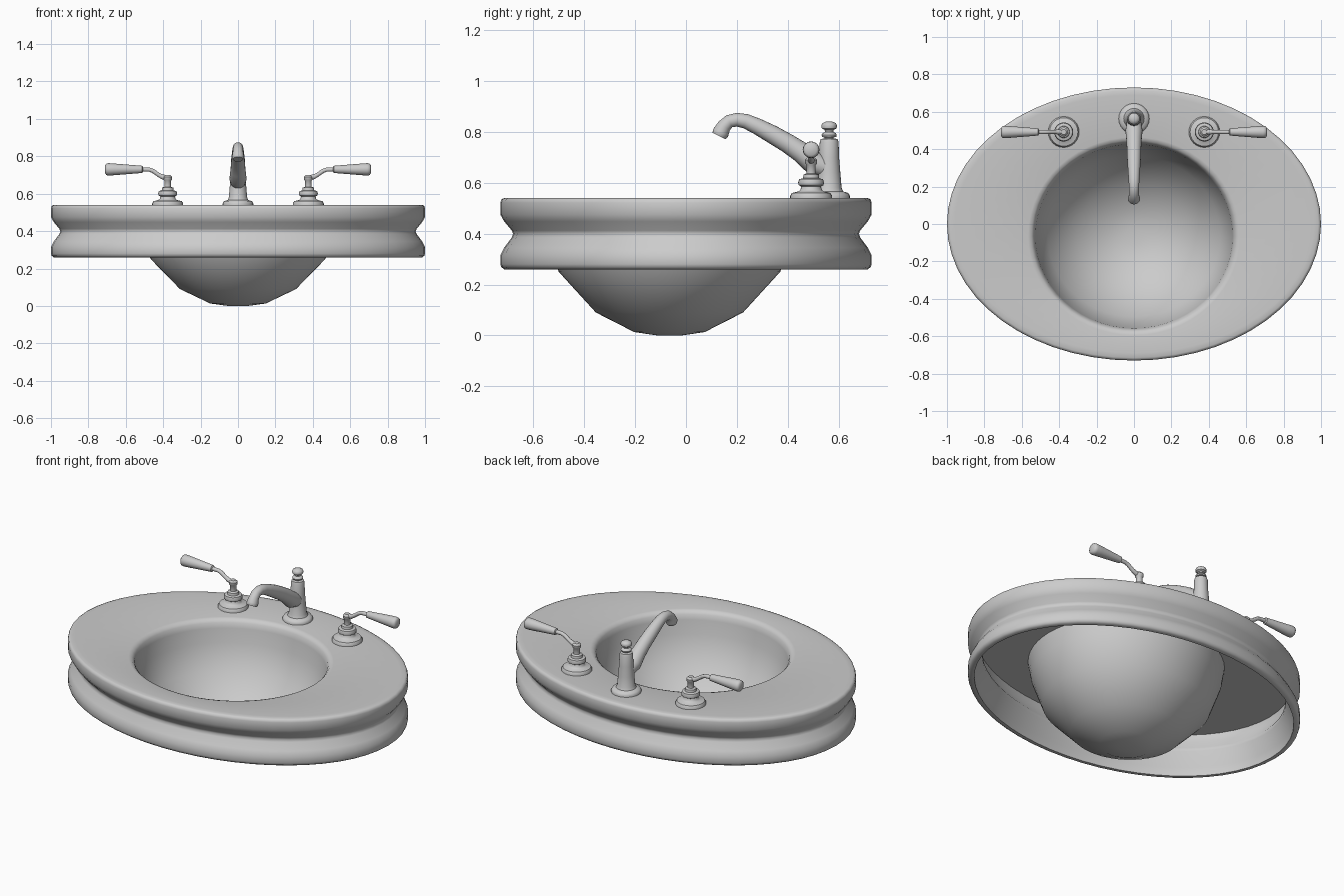
import bpy
import bmesh
from math import cos, sin, pi, radians
from mathutils import Vector

cube = bpy.data.objects.get("Cube")
if cube:
    bpy.data.objects.remove(cube, do_unlink=True)

grey = bpy.data.materials.new("plain grey")
grey.use_nodes = True
colour = (0.6, 0.6, 0.6, 1)
grey.diffuse_color = colour
grey.node_tree.nodes["Principled BSDF"].inputs["Base Color"].default_value = colour


def loft(name, rings, angle=45):
    """Skin a list of equal rings, cap both ends and shade smooth."""
    bm = bmesh.new()
    loops = [[bm.verts.new(p) for p in ring] for ring in rings]
    n = len(loops[0])
    for a, b in zip(loops, loops[1:]):
        for i in range(n):
            j = (i + 1) % n
            bm.faces.new((a[i], a[j], b[j], b[i]))
    bm.faces.new(loops[0])
    bm.faces.new(loops[-1])
    bmesh.ops.recalc_face_normals(bm, faces=bm.faces)
    mesh = bpy.data.meshes.new(name)
    bm.to_mesh(mesh)
    bm.free()
    mesh.materials.append(grey)
    obj = bpy.data.objects.new(name, mesh)
    bpy.context.collection.objects.link(obj)
    bpy.ops.object.select_all(action="DESELECT")
    obj.select_set(True)
    bpy.context.view_layer.objects.active = obj
    bpy.ops.object.shade_smooth_by_angle(angle=radians(angle))
    return obj


def ellipse(cx, cy, z, rx, ry, n):
    return [(cx + rx * cos(2 * pi * i / n), cy + ry * sin(2 * pi * i / n), z)
            for i in range(n)]


def lathe(name, x, y, profile, n=24):
    return loft(name, [ellipse(x, y, z, r, r, n) for r, z in profile])


def tube(name, path, normal, n=16):
    """Sweep circles along a planar path of (point, radius)."""
    pts = [Vector(p) for p, r in path]
    normal = Vector(normal)
    rings = []
    for k, (p, r) in enumerate(path):
        t = pts[min(k + 1, len(pts) - 1)] - pts[max(k - 1, 0)]
        side = t.normalized().cross(normal)
        rings.append([pts[k] + r * (cos(2 * pi * i / n) * normal + sin(2 * pi * i / n) * side)
                      for i in range(n)])
    return loft(name, rings)


# Basin: bowl inside, deck, waisted skirt, underside and bowl outside in one shell
SEG = 56


def bowl_ring(scale, z):
    return ellipse(0, -0.065, z, 0.53 * scale, 0.495 * scale, SEG)


def rim_ring(inset, z):
    return ellipse(0, 0, z, 1 - inset, 0.73 - inset, SEG)


bowl = [(0.1, 0), (0.28, 0.013), (0.585, 0.09), (0.88, 0.25)]
lip = [(0.975, 0.41), (0.995, 0.49), (1.01, 0.52), (1.035, 0.535), (1.07, 0.54)]
skirt = [(0.04, 0.54), (0.015, 0.54), (0.004, 0.535), (0, 0.522), (0, 0.475),
         (0.015, 0.448), (0.045, 0.412), (0.05, 0.4), (0.045, 0.385), (0.015, 0.345),
         (0, 0.315), (0, 0.28), (0.004, 0.268), (0.015, 0.26), (0.035, 0.26),
         (0.04, 0.31), (0.08, 0.39), (0.08, 0.41), (0.04, 0.47), (0.045, 0.51)]
rings = [bowl_ring(s - 0.01, z + 0.015) for s, z in bowl]
rings += [bowl_ring(s, z) for s, z in lip]
rings += [rim_ring(d, z) for d, z in skirt]
rings += [bowl_ring(1.03, 0.51), bowl_ring(1.0, 0.42)]
rings += [bowl_ring(s, z) for s, z in reversed(bowl)]
loft("basin", rings, 50)

# Tap column with flange and lift knob
lathe("tap_column", 0, 0.563, [
    (0.082, 0.535), (0.082, 0.548), (0.075, 0.56), (0.055, 0.566), (0.049, 0.58),
    (0.044, 0.64), (0.039, 0.7), (0.037, 0.76), (0.033, 0.772), (0.018, 0.775)])
lathe("lift_knob", 0, 0.563, [
    (0.018, 0.765), (0.018, 0.778), (0.028, 0.781), (0.03, 0.788), (0.026, 0.795),
    (0.016, 0.8), (0.018, 0.808), (0.029, 0.814), (0.031, 0.824), (0.027, 0.834),
    (0.012, 0.841)])

# Arched spout
spout = [(0.56, 0.655, 0.036), (0.5, 0.68, 0.046), (0.45, 0.722, 0.041),
         (0.4, 0.755, 0.038), (0.34, 0.79, 0.036), (0.28, 0.822, 0.032),
         (0.235, 0.842, 0.029), (0.2, 0.848, 0.027), (0.17, 0.842, 0.026),
         (0.15, 0.823, 0.028), (0.138, 0.8, 0.032), (0.134, 0.792, 0.032),
         (0.13, 0.784, 0.028)]
tube("spout", [((0, y, z), r) for y, z, r in spout], (1, 0, 0), 20)

# Lever handles, one on each side
base = [(0.083, 0.535), (0.083, 0.548), (0.076, 0.56), (0.05, 0.566), (0.042, 0.572),
        (0.039, 0.585), (0.049, 0.591), (0.051, 0.602), (0.047, 0.614), (0.032, 0.618),
        (0.03, 0.632), (0.018, 0.637), (0.018, 0.67), (0.023, 0.675), (0.024, 0.69),
        (0.014, 0.7)]
arm = [(0.376, 0.685, 0.014), (0.405, 0.69, 0.013), (0.425, 0.701, 0.011),
       (0.455, 0.722, 0.011), (0.475, 0.729, 0.011), (0.52, 0.73, 0.012)]
grip = [(0.508, 0.73, 0.012), (0.512, 0.73, 0.019), (0.56, 0.73, 0.023),
        (0.66, 0.73, 0.031), (0.69, 0.73, 0.033), (0.703, 0.73, 0.031),
        (0.71, 0.73, 0.022)]
for side, word in ((1, "left"), (-1, "right")):
    lathe(word + "_handle_base", side * 0.376, 0.492, base)
    for part, path in (("arm", arm), ("grip", grip)):
        tube(f"{word}_handle_{part}",
             [((side * x, 0.492, z), r) for x, z, r in path], (0, 1, 0))
